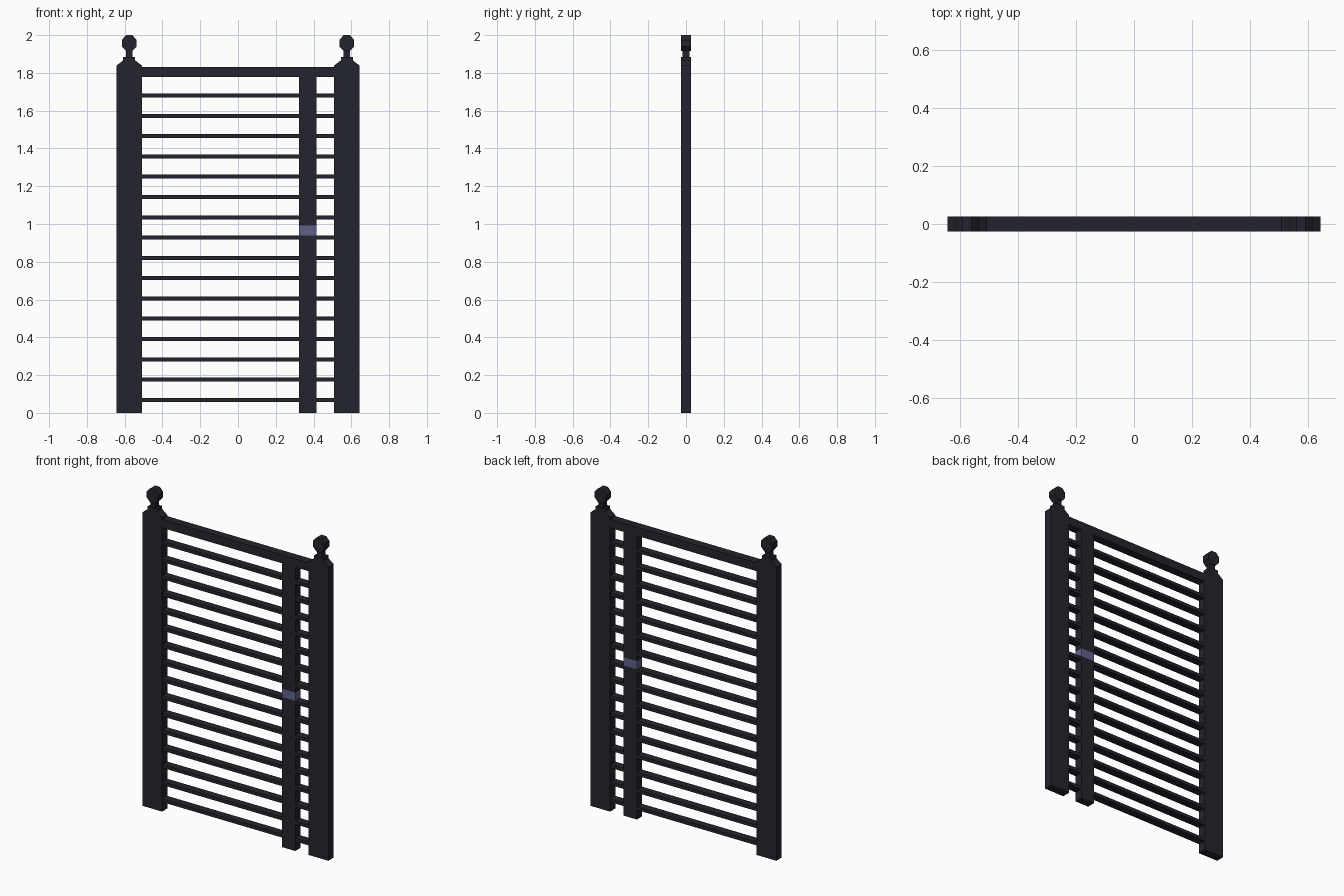
import bpy, math

if "Cube" in bpy.data.objects:
    bpy.data.objects.remove(bpy.data.objects["Cube"])


def material(name, rgb):
    m = bpy.data.materials.new(name)
    m.diffuse_color = (*rgb, 1)
    m.use_nodes = True
    m.node_tree.nodes["Principled BSDF"].inputs["Base Color"].default_value = m.diffuse_color
    return m


DARK = material("dark iron", (0.017, 0.017, 0.026))
BLUE = material("slate blue", (0.115, 0.12, 0.25))


def prism(name, pts, depth, mat):
    """Extrude an x-z outline symmetrically along y."""
    n = len(pts)
    verts = [(x, -depth, z) for x, z in pts] + [(x, depth, z) for x, z in pts]
    faces = [tuple(range(n)), tuple(range(2 * n - 1, n - 1, -1))]
    faces += [(i, i + n, (i + 1) % n + n, (i + 1) % n) for i in range(n)]
    me = bpy.data.meshes.new(name)
    me.from_pydata(verts, [], faces)
    me.materials.append(mat)
    ob = bpy.data.objects.new(name, me)
    bpy.context.collection.objects.link(ob)
    return ob


def box(name, x0, x1, z0, z1, depth, mat=DARK):
    return prism(name, [(x0, z0), (x1, z0), (x1, z1), (x0, z1)], depth, mat)


D = 0.026  # half depth of the gate

# Posts with sloped shoulders, thin necks and faceted finials
for side, label in ((-1, "left"), (1, "right")):
    c = side * 0.576
    half = [(0.068, 0), (0.068, 1.838), (0.032, 1.866), (0.032, 1.885)]
    outline = [(c + x, z) for x, z in half] + [(c - x, z) for x, z in reversed(half)]
    prism(label + "_post", outline, D, DARK)
    box(label + "_finial_neck", c - 0.017, c + 0.017, 1.88, 1.925, 0.018)
    r = 0.0425 / math.cos(math.pi / 8)
    ring = [(c + 0.92 * r * math.cos(a), 1.9575 + r * math.sin(a))
            for a in [(i + 0.5) * math.pi / 4 for i in range(8)]]
    prism(label + "_finial", ring, D, DARK)

# Top rail
box("top_rail", -0.509, 0.509, 1.777, 1.83, D)

# Horizontal bars
for i in range(16):
    z = 0.069 + i * 0.1074
    box("bar", -0.509, 0.509, z - 0.0105, z + 0.0105, D - 0.002)

# Upright in three lengths, the middle one being the latch band
box("upright_lower", 0.322, 0.415, 0, 0.94, D)
box("latch_band", 0.322, 0.415, 0.94, 0.992, D, BLUE)
box("upright_upper", 0.322, 0.415, 0.992, 1.777, D)
